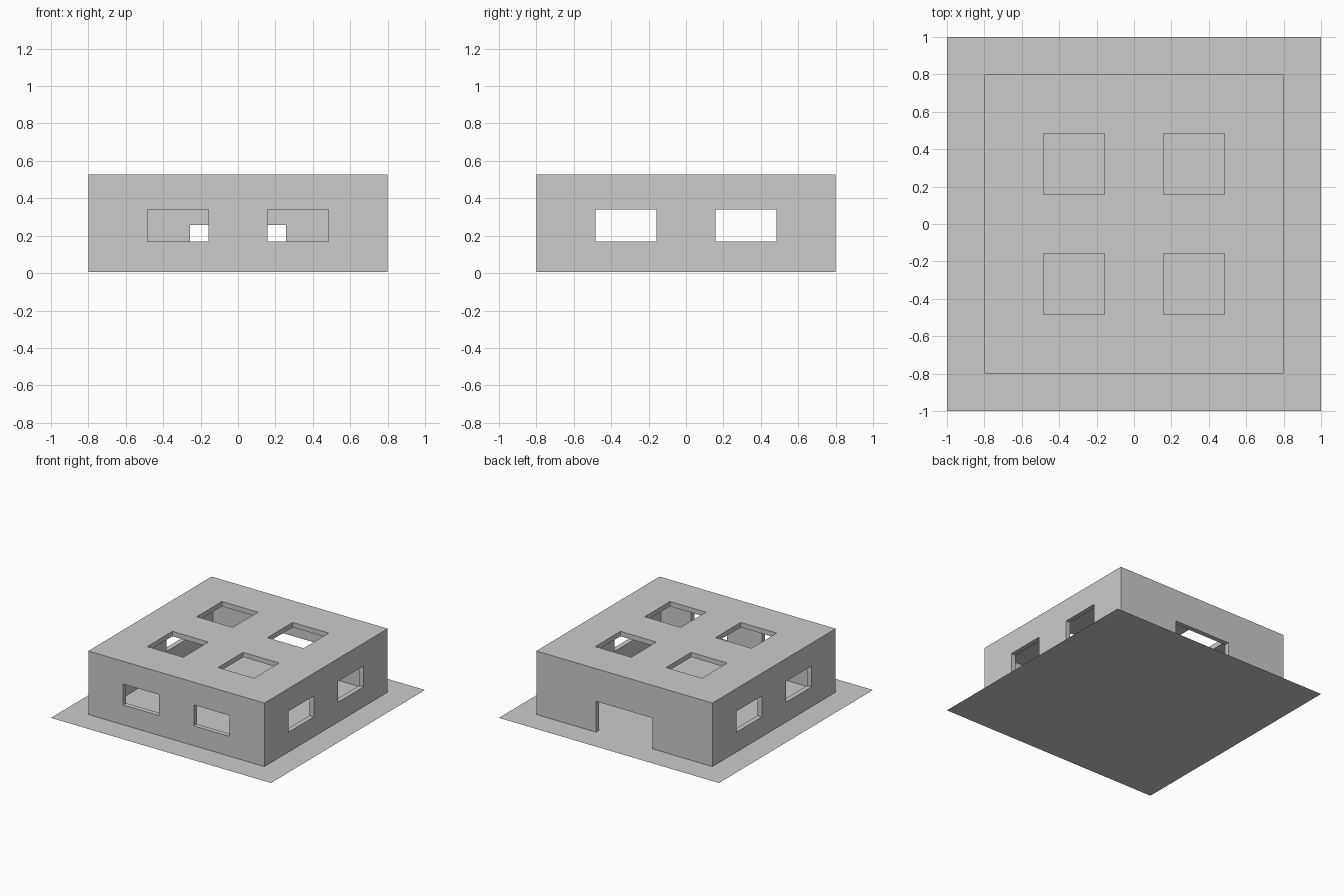
import bpy

if "Cube" in bpy.data.objects:
    bpy.data.objects.remove(bpy.data.objects["Cube"])

HALF, TOP, BASE, THICK = 0.80, 0.527, 0.005, 0.04
IN, OUT = 0.158, 0.485          # inner / outer edges of paired openings
SILL, HEAD = 0.168, 0.34        # window heights


def box(name, x0, x1, y0, y1, z0, z1):
    bpy.ops.mesh.primitive_cube_add(
        size=1, location=((x0 + x1) / 2, (y0 + y1) / 2, (z0 + z1) / 2))
    ob = bpy.context.object
    ob.name = name
    ob.scale = (x1 - x0, y1 - y0, z1 - z0)
    bpy.ops.object.transform_apply(location=True, rotation=True, scale=True)
    return ob


def cut(target, *bounds):
    cutter = box("cutter", *bounds)
    cutter.hide_render = True
    mod = target.modifiers.new("cut", 'BOOLEAN')
    mod.operation = 'DIFFERENCE'
    mod.solver = 'EXACT'
    mod.object = cutter
    bpy.context.view_layer.objects.active = target
    bpy.ops.object.modifier_apply(modifier=mod.name)
    bpy.data.objects.remove(cutter, do_unlink=True)


# flat base sheet
bpy.ops.mesh.primitive_plane_add(size=2)
bpy.context.object.name = "base_sheet"

# building shell, open underneath
shell = box("building_shell", -HALF, HALF, -HALF, HALF, BASE, TOP)
inner = HALF - THICK
cut(shell, -inner, inner, -inner, inner, -0.2, TOP - THICK)

near, far = HALF - 0.1, HALF + 0.1
for s in (-1, 1):
    a, b = sorted((s * IN, s * OUT))
    # front windows
    cut(shell, a, b, -far, -near, SILL, HEAD)
    # side windows
    for t in (-1, 1):
        x0, x1 = sorted((t * near, t * far))
        cut(shell, x0, x1, a, b, SILL, HEAD)
        # roof skylights
        c, d = sorted((t * IN, t * OUT))
        cut(shell, a, b, c, d, TOP - 0.1, TOP + 0.1)

# back doorway
cut(shell, -0.257, 0.257, near, far, -0.1, 0.258)
